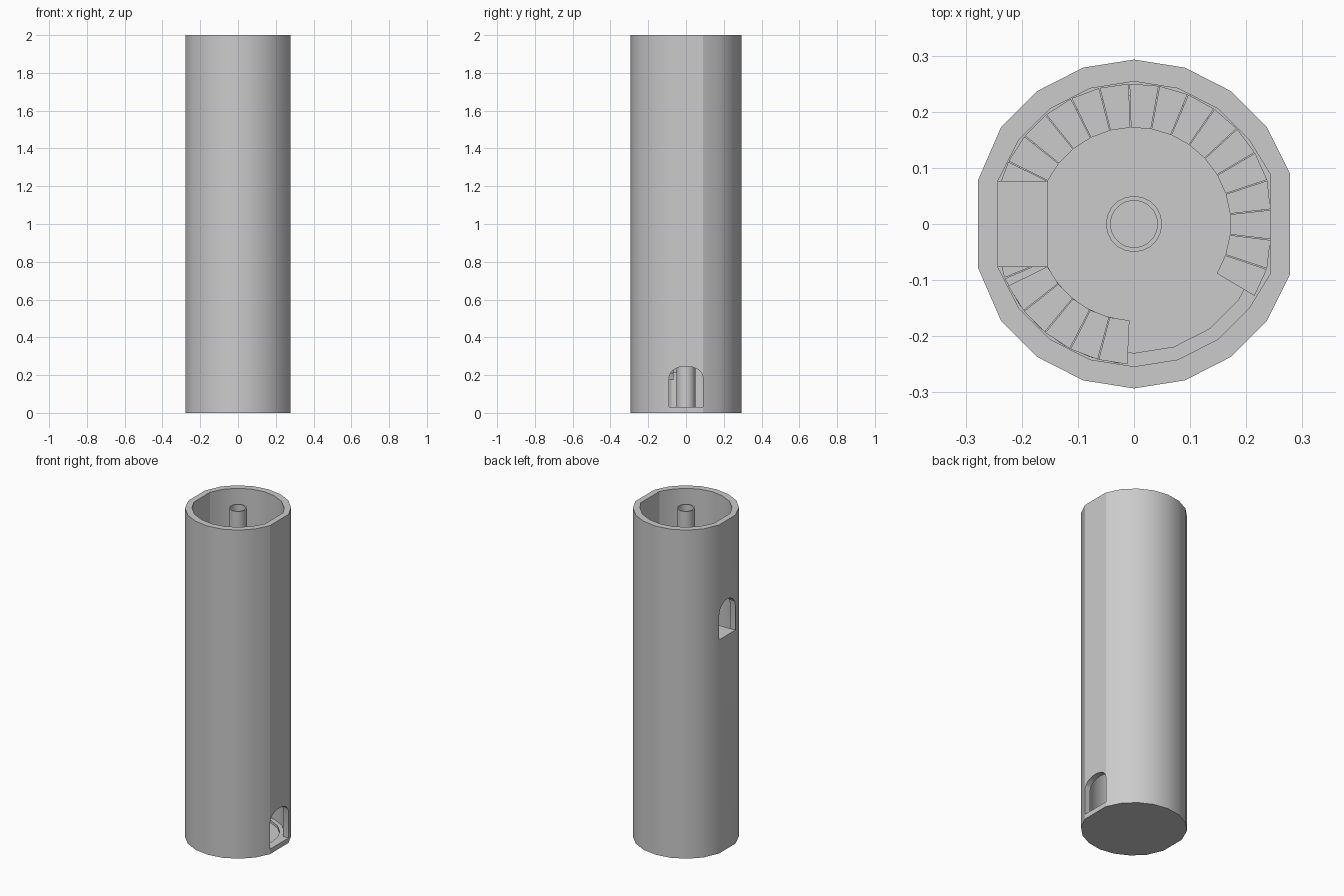
import bpy, bmesh
from math import cos, sin, pi, radians

if "Cube" in bpy.data.objects:
    bpy.data.objects.remove(bpy.data.objects["Cube"])


def prism(name, base, offset):
    """Closed solid made by sweeping a polygon (3D points) along an offset."""
    bm = bmesh.new()
    face = bm.faces.new([bm.verts.new(p) for p in base])
    new = bmesh.ops.extrude_face_region(bm, geom=[face])["geom"]
    bmesh.ops.translate(bm, vec=offset, verts=[g for g in new if isinstance(g, bmesh.types.BMVert)])
    bmesh.ops.recalc_face_normals(bm, faces=bm.faces)
    me = bpy.data.meshes.new(name)
    bm.to_mesh(me)
    bm.free()
    ob = bpy.data.objects.new(name, me)
    bpy.context.collection.objects.link(ob)
    return ob


def cut(ob, cutter):
    """Apply a boolean difference and discard the cutter."""
    mod = ob.modifiers.new("cut", "BOOLEAN")
    mod.operation = "DIFFERENCE"
    mod.solver = "EXACT"
    mod.object = cutter
    bpy.context.view_layer.objects.active = ob
    bpy.ops.object.modifier_apply(modifier=mod.name)
    bpy.data.objects.remove(cutter)


def smooth(ob, angle):
    bpy.ops.object.select_all(action="DESELECT")
    ob.select_set(True)
    bpy.context.view_layer.objects.active = ob
    bpy.ops.object.shade_smooth_by_angle(angle=radians(angle))


def ring(r, z, n=20):
    return [(r * cos(2 * pi * i / n), r * sin(2 * pi * i / n), z) for i in range(n)]


def flat_ring(r, z, flat):
    """20-gon with its +x and -x corners flattened for the doors."""
    pts = ring(r, z)
    for i, y in ((1, 0.09), (19, -0.09), (9, 0.078), (11, -0.078)):
        pts[i] = (flat if i in (1, 19) else -flat, y, z)
    return [p for i, p in enumerate(pts) if i not in (0, 10)]


def door(x, half, z0, spring, peak, seg=8):
    """Arched doorway cutter through the wall around x."""
    arc = [(half * cos(pi * i / seg), spring + (peak - spring) * sin(pi * i / seg)) for i in range(seg + 1)]
    outline = [(-half, z0), (half, z0)] + arc
    return prism("door_cutter", [(x - 0.05, y, z) for y, z in outline], (0.1, 0, 0))


# Tower shell with cavity, sunken floor and two doorways
tower = prism("tower_wall", flat_ring(0.293, 0, 0.278), (0, 0, 2))
cut(tower, prism("cavity", flat_ring(0.254, 0.03, 0.242), (0, 0, 2.1)))
cut(tower, prism("floor_recess", ring(0.23, 0.015), (0, 0, 0.1)))
cut(tower, door(0.265, 0.0895, 0.03, 0.19, 0.247))
cut(tower, door(-0.265, 0.0775, 1.30, 1.45, 1.52))
smooth(tower, 24)

# Hollow central column
column = prism("central_column", ring(0.05, 0.01), (0, 0, 1.99))
cut(column, prism("bore", ring(0.042, 0.02), (0, 0, 2.1)))
smooth(column, 30)

# Landing behind the upper doorway
prism("upper_landing", [(-0.243, -0.077, 1.265), (-0.153, -0.077, 1.265),
                        (-0.153, 0.077, 1.265), (-0.243, 0.077, 1.265)], (0, 0, 0.035))

# Spiral steps along the wall, with the missing run in the second turn
STEP, RISE = 12.3, 0.036
for i in range(34):
    if 24 <= i < 29:
        continue
    a0 = radians(-96 - STEP * i)
    a1 = a0 - radians(STEP - 0.4)
    z = 0.03 + RISE * i
    pts = [(r * cos(a), r * sin(a), z) for r, a in
           ((0.172, a0), (0.25, a0), (0.25, a1), (0.172, a1))]
    pts = [(max(-0.243, min(0.243, x)), y, zz) for x, y, zz in pts]
    prism("stair_step", pts, (0, 0, RISE))
